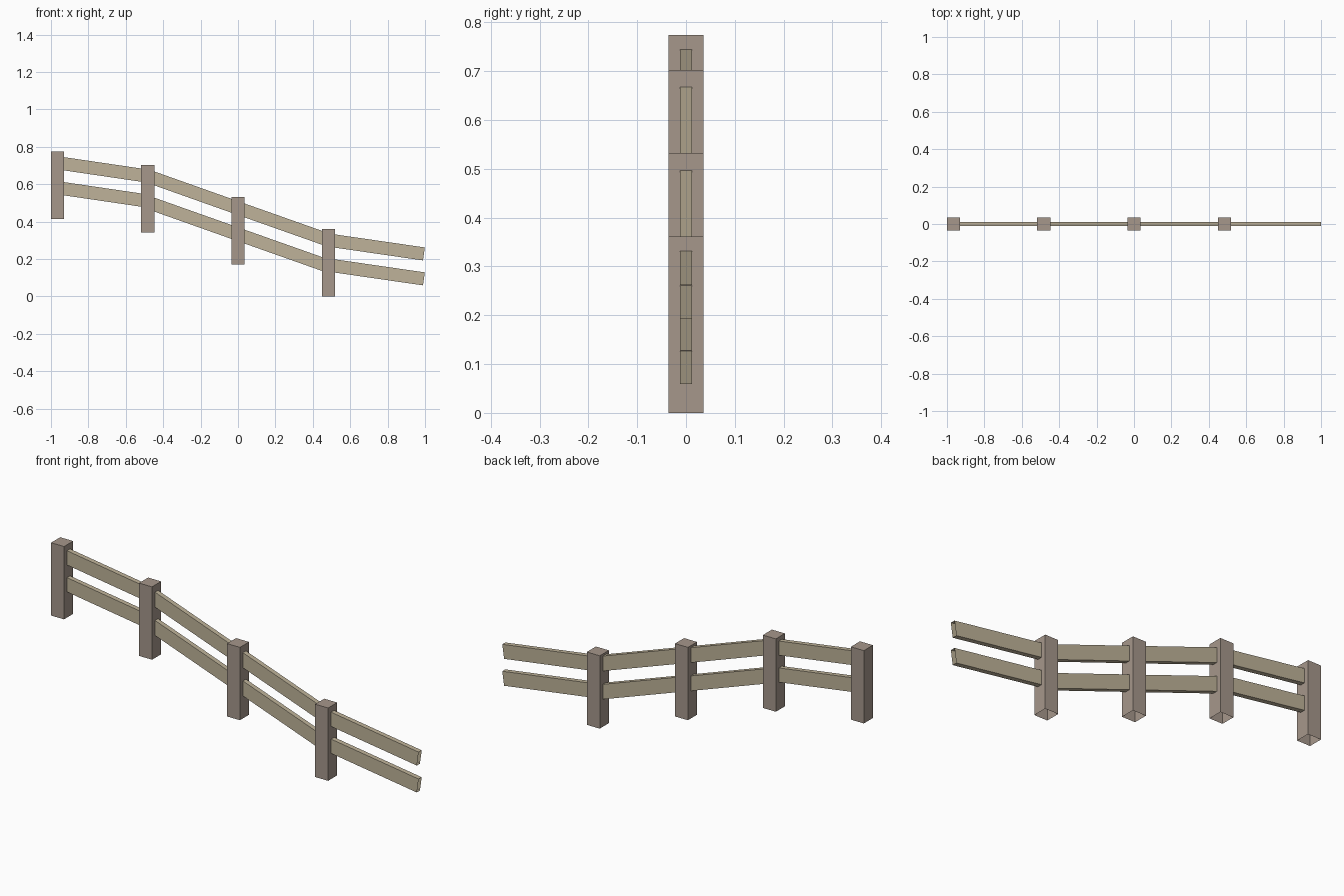
import bpy, bmesh, math
from mathutils import Matrix, Vector

if "Cube" in bpy.data.objects:
    bpy.data.objects.remove(bpy.data.objects["Cube"])


def material(name, color):
    m = bpy.data.materials.new(name)
    m.diffuse_color = (*color, 1)
    m.use_nodes = True
    m.node_tree.nodes["Principled BSDF"].inputs["Base Color"].default_value = m.diffuse_color
    return m


post_mat = material("post_wood", (0.38, 0.31, 0.26))
rail_mat = material("rail_wood", (0.52, 0.45, 0.32))


def open_box(name, size, matrix, mat, open_dirs):
    """Box with the faces pointing along open_dirs left out."""
    bm = bmesh.new()
    bmesh.ops.create_cube(bm, size=1, matrix=Matrix.Diagonal((*size, 1)))
    bm.normal_update()
    gone = [f for f in bm.faces
            if any(f.normal.dot(Vector(d)) > 0.9 for d in open_dirs)]
    bmesh.ops.delete(bm, geom=gone, context='FACES')
    me = bpy.data.meshes.new(name)
    bm.to_mesh(me)
    bm.free()
    me.materials.append(mat)
    ob = bpy.data.objects.new(name, me)
    ob.matrix_world = matrix
    bpy.context.collection.objects.link(ob)


POST_W, POST_H = 0.071, 0.361
RAIL_H, RAIL_T = 0.07, 0.024
RAIL_DROP, RAIL_GAP = 0.06, 0.132

# Post positions (x, top z) stepping down the slope
posts = [(-0.9645, 0.774), (-0.482, 0.703), (0.0, 0.532), (0.4835, 0.361)]

# Posts, open underneath where they enter the ground
for i, (x, top) in enumerate(posts):
    open_box(f"post_{i + 1}", (POST_W, POST_W, POST_H),
             Matrix.Translation((x, 0, top - POST_H / 2)),
             post_mat, [(0, 0, -1)])

# Two rails per bay; the last bay runs on past the final post
stops = posts + [(0.994, 0.287)]
for i, ((x0, z0), (x1, z1)) in enumerate(zip(stops, stops[1:])):
    angle = math.atan2(z0 - z1, x1 - x0)
    length = math.hypot(x1 - x0, z1 - z0)
    for j, label in enumerate(("upper", "lower")):
        z = (z0 + z1) / 2 - RAIL_DROP - j * RAIL_GAP / math.cos(angle)
        m = Matrix.Translation(((x0 + x1) / 2, 0, z)) @ Matrix.Rotation(angle, 4, 'Y')
        open_box(f"{label}_rail_{i + 1}", (length, RAIL_T, RAIL_H), m,
                 rail_mat, [(1, 0, 0), (-1, 0, 0)])
